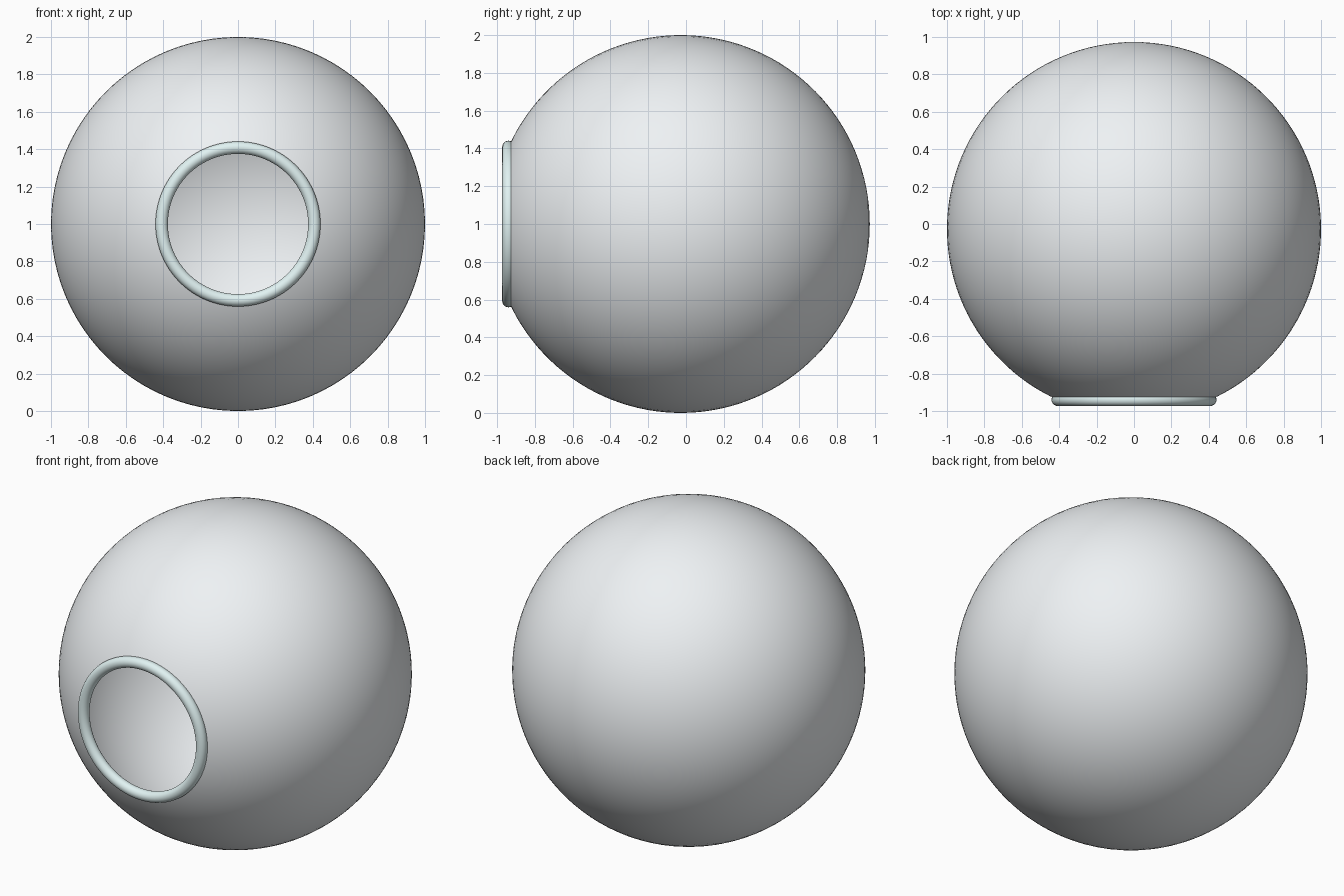
import bpy, bmesh, math
from mathutils import Vector

if "Cube" in bpy.data.objects:
    bpy.data.objects.remove(bpy.data.objects["Cube"])

CENTRE = Vector((0, -0.027, 1))
RADIUS, WALL, HOLE = 1.0, 0.02, 0.408


def lathe(name, profile, color, steps=96):
    """Revolve a closed loop of (radius, y) points about the y axis."""
    bm = bmesh.new()
    verts = [bm.verts.new((r, y, 0)) for r, y in profile]
    edges = [bm.edges.new(p) for p in zip(verts, verts[1:] + verts[:1])]
    bmesh.ops.spin(bm, geom=verts + edges, cent=(0, 0, 0), axis=(0, 1, 0),
                   angle=math.tau, steps=steps, use_duplicate=False)
    bmesh.ops.remove_doubles(bm, verts=bm.verts, dist=1e-4)
    bmesh.ops.recalc_face_normals(bm, faces=bm.faces)
    mesh = bpy.data.meshes.new(name)
    bm.to_mesh(mesh)
    bm.free()
    mat = bpy.data.materials.new(name + "_material")
    mat.diffuse_color = (*color, 1)
    mat.use_nodes = True
    mat.node_tree.nodes["Principled BSDF"].inputs["Base Color"].default_value = mat.diffuse_color
    mesh.materials.append(mat)
    obj = bpy.data.objects.new(name, mesh)
    obj.location = CENTRE
    bpy.context.collection.objects.link(obj)
    bpy.context.view_layer.objects.active = obj
    obj.select_set(True)
    bpy.ops.object.shade_smooth_by_angle(angle=math.radians(40))
    obj.select_set(False)
    return obj


def arc(radius, start, end, n):
    return [(radius * math.sin(a), -radius * math.cos(a))
            for a in (start + (end - start) * i / n for i in range(n + 1))]


# Hollow thin-walled bowl, open at the front
open_angle = math.asin(HOLE / RADIUS)
outer = arc(RADIUS, open_angle, math.pi, 56)
inner = arc(RADIUS - WALL, math.pi, open_angle, 56)
lathe("bowl", outer + inner, (0.86, 0.89, 0.91))

# Rounded rim around the opening
rim_y = -math.sqrt(RADIUS ** 2 - HOLE ** 2)
tube = 0.033
lathe("rim", [(HOLE + tube * math.cos(math.tau * i / 24),
               rim_y + tube * math.sin(math.tau * i / 24))
              for i in range(24)], (0.75, 0.89, 0.89))
